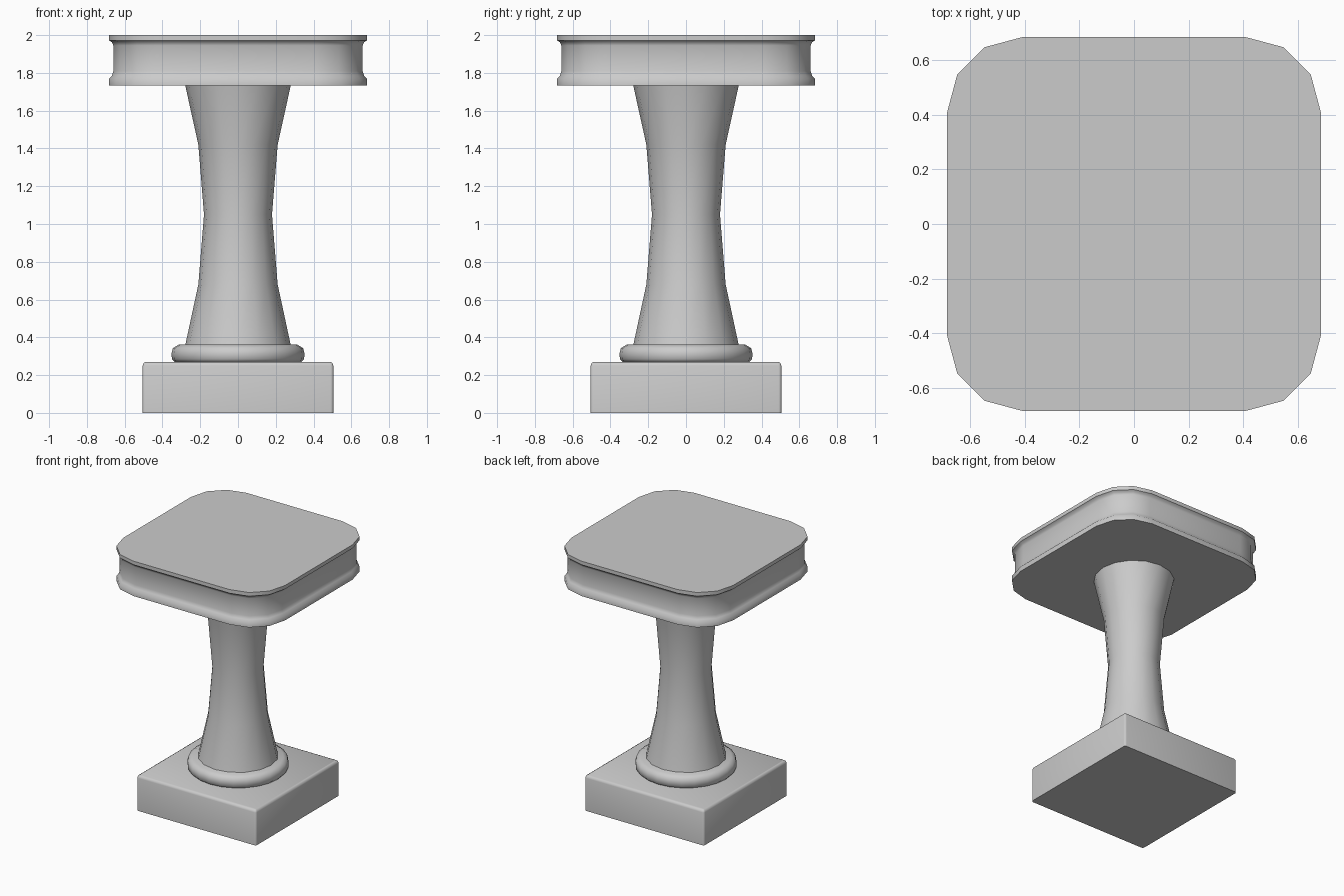
import bpy, bmesh
from math import cos, sin, pi, radians

if "Cube" in bpy.data.objects:
    bpy.data.objects.remove(bpy.data.objects["Cube"])


def loft(name, rings):
    """Skin a stack of matching closed rings and cap both ends."""
    bm = bmesh.new()
    loops = [[bm.verts.new(p) for p in ring] for ring in rings]
    n = len(loops[0])
    for a, b in zip(loops, loops[1:]):
        for i in range(n):
            j = (i + 1) % n
            bm.faces.new((a[i], a[j], b[j], b[i]))
    bm.faces.new(loops[0][::-1])
    bm.faces.new(loops[-1])
    mesh = bpy.data.meshes.new(name)
    bm.to_mesh(mesh)
    bm.free()
    obj = bpy.data.objects.new(name, mesh)
    bpy.context.collection.objects.link(obj)
    smooth(obj)
    return obj


def smooth(obj):
    bpy.ops.object.select_all(action='DESELECT')
    obj.select_set(True)
    bpy.context.view_layer.objects.active = obj
    bpy.ops.object.shade_smooth_by_angle(angle=radians(50))


def circle(r, z, n=16):
    return [(r * cos(2 * pi * i / n), r * sin(2 * pi * i / n), z) for i in range(n)]


def rounded_square(half, z, radius, segs=3):
    c = half - radius
    ring = []
    for k, (sx, sy) in enumerate([(1, 1), (-1, 1), (-1, -1), (1, -1)]):
        for i in range(segs + 1):
            a = pi / 2 * (k + i / segs)
            ring.append((sx * c + radius * cos(a), sy * c + radius * sin(a), z))
    return ring


# Square base block with softened top edge
base = [(0.505, 0.0), (0.505, 0.25), (0.5, 0.264), (0.488, 0.27)]
loft("base_block", [rounded_square(h, z, 0.015 - (0.505 - h) * 0.5) for h, z in base])

# Rounded collar at the foot of the column
collar = [(0.335, 0.268), (0.35, 0.285), (0.352, 0.315), (0.345, 0.343), (0.315, 0.361)]
loft("foot_collar", [circle(r, z, 24) for r, z in collar])

# Waisted column
column = [(0.28, 0.355), (0.21, 0.68), (0.18, 1.05), (0.21, 1.42), (0.28, 1.737)]
loft("column", [circle(r, z) for r, z in column])

# Rounded square top slab with a grooved edge
slab = [(0.683, 1.733), (0.683, 1.77), (0.668, 1.785), (0.66, 1.81),
        (0.66, 1.945), (0.667, 1.962), (0.683, 1.972), (0.683, 2.0)]
loft("top_slab", [rounded_square(h, z, 0.275 - (0.683 - h)) for h, z in slab])
